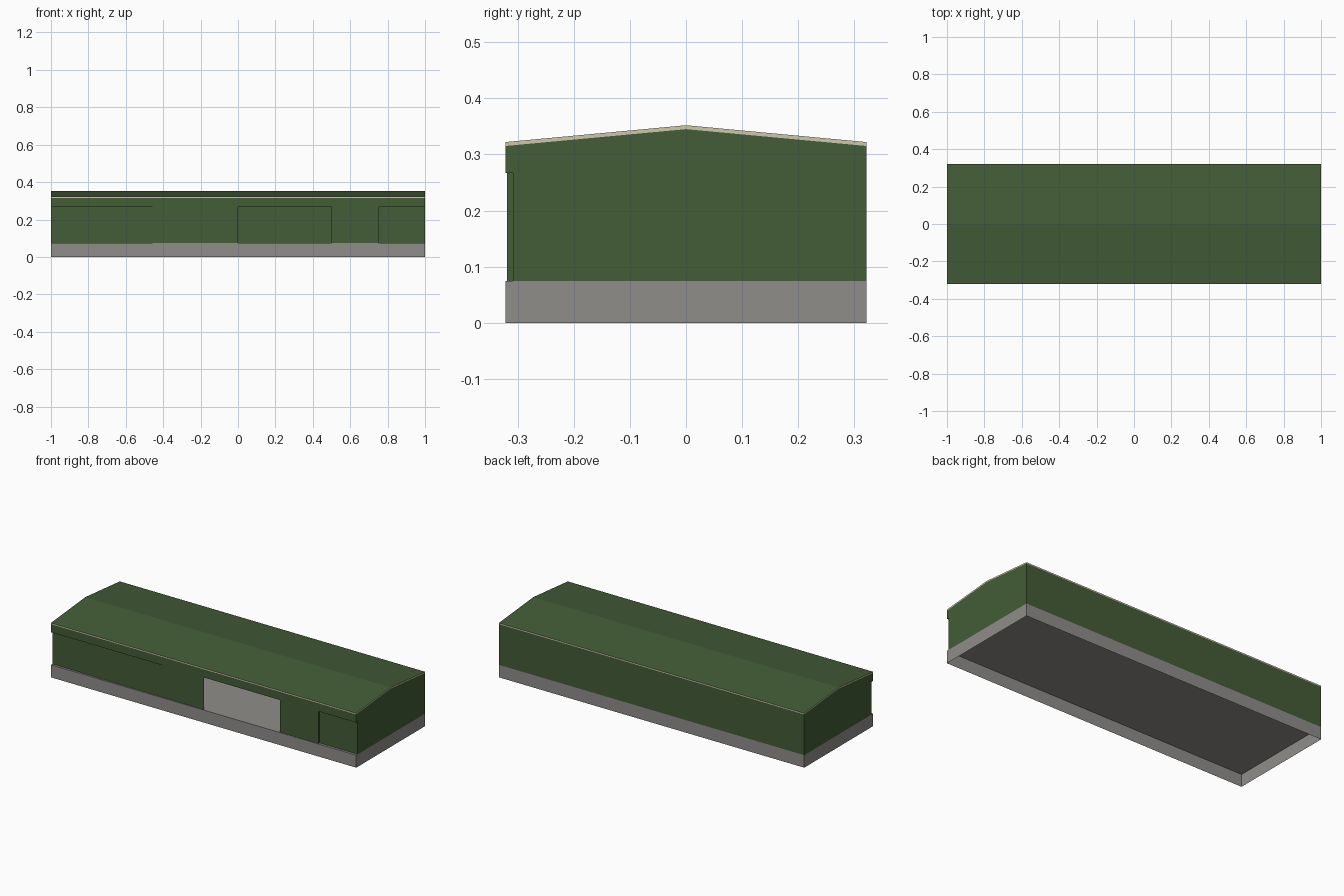
import bpy

if "Cube" in bpy.data.objects:
    bpy.data.objects.remove(bpy.data.objects["Cube"])

L, W = 1.0, 0.322                  # half length, half depth
FLOOR, HEAD, EAVE, RIDGE = 0.074, 0.267, 0.322, 0.352
TRIM = 0.007                       # roof edge thickness
FLUSH, RECESS = -0.319, -0.308     # front wall planes


def material(name, rgb):
    m = bpy.data.materials.new(name)
    m.diffuse_color = (*rgb, 1)
    m.use_nodes = True
    m.node_tree.nodes["Principled BSDF"].inputs["Base Color"].default_value = m.diffuse_color
    return m


green = material("green cladding", (0.056, 0.107, 0.038))
grey = material("grey concrete", (0.275, 0.267, 0.255))
cream = material("cream trim", (0.62, 0.57, 0.42))


def build(name, polys, *mats):
    """One object from a list of polygons, each a list of points."""
    verts, faces, index = [], [], {}
    for poly in polys:
        face = []
        for p in poly:
            if p not in index:
                index[p] = len(verts)
                verts.append(p)
            face.append(index[p])
        faces.append(face)
    me = bpy.data.meshes.new(name)
    me.from_pydata(verts, [], faces)
    for m in mats:
        me.materials.append(m)
    ob = bpy.data.objects.new(name, me)
    bpy.context.collection.objects.link(ob)
    return ob


def wall(path, z0, z1):
    """Vertical sheets along a plan path, outside on the right hand."""
    return [[(*a, z0), (*b, z0), (*b, z1), (*a, z1)] for a, b in zip(path, path[1:])]


def flat(x0, x1, y0, y1, z):
    return [(x0, y0, z), (x1, y0, z), (x1, y1, z), (x0, y1, z)]


# Open-bottomed concrete base with the floor on top
ring = [(-L, -W), (L, -W), (L, W), (-L, W), (-L, -W)]
build("base", wall(ring, 0, FLOOR) + [flat(-L, L, -W, W, FLOOR)], grey)

# Front wall: angled left part, open doorway from x = 0 to 0.5, recessed bay
build("front_wall_left", wall([(-L, RECESS), (0, FLUSH)], FLOOR, HEAD), green)
build("front_wall_right",
      wall([(0.5, FLUSH), (0.75, FLUSH), (0.75, RECESS), (L, RECESS)], FLOOR, HEAD), green)

# Fascia over the front wall with its soffit
build("front_fascia", wall([(-L, -W), (L, -W)], HEAD, EAVE - TRIM)
      + [flat(-L, L, -W, RECESS, HEAD)[::-1]], green)

# Back wall
build("back_wall", wall([(L, W), (-L, W)], FLOOR, EAVE - TRIM), green)

# Gable end walls, notched under the fascia
gable = [(RECESS, FLOOR), (W, FLOOR), (W, EAVE - TRIM), (0, RIDGE - TRIM),
         (-W, EAVE - TRIM), (-W, HEAD), (RECESS, HEAD)]
for name, x in (("right", L), ("left", -L)):
    pts = [(x, y, z) for y, z in gable]
    build(name + "_gable_wall", [pts if x > 0 else pts[::-1]], green)

# Roof slab: green sheets with cream edges
profile = [(-W, EAVE - TRIM), (0, RIDGE - TRIM), (W, EAVE - TRIM),
           (W, EAVE), (0, RIDGE), (-W, EAVE)]
polys = []
for a, b in zip(profile, profile[1:] + profile[:1]):
    polys.append([(-L, *a), (-L, *b), (L, *b), (L, *a)])
for q in ((0, 1, 4, 5), (1, 2, 3, 4)):
    polys.append([(L, *profile[i]) for i in q])
    polys.append([(-L, *profile[i]) for i in reversed(q)])
roof = build("roof", polys, green, cream)
for p in roof.data.polygons:
    p.material_index = 0 if abs(p.normal.z) > 0.5 else 1
